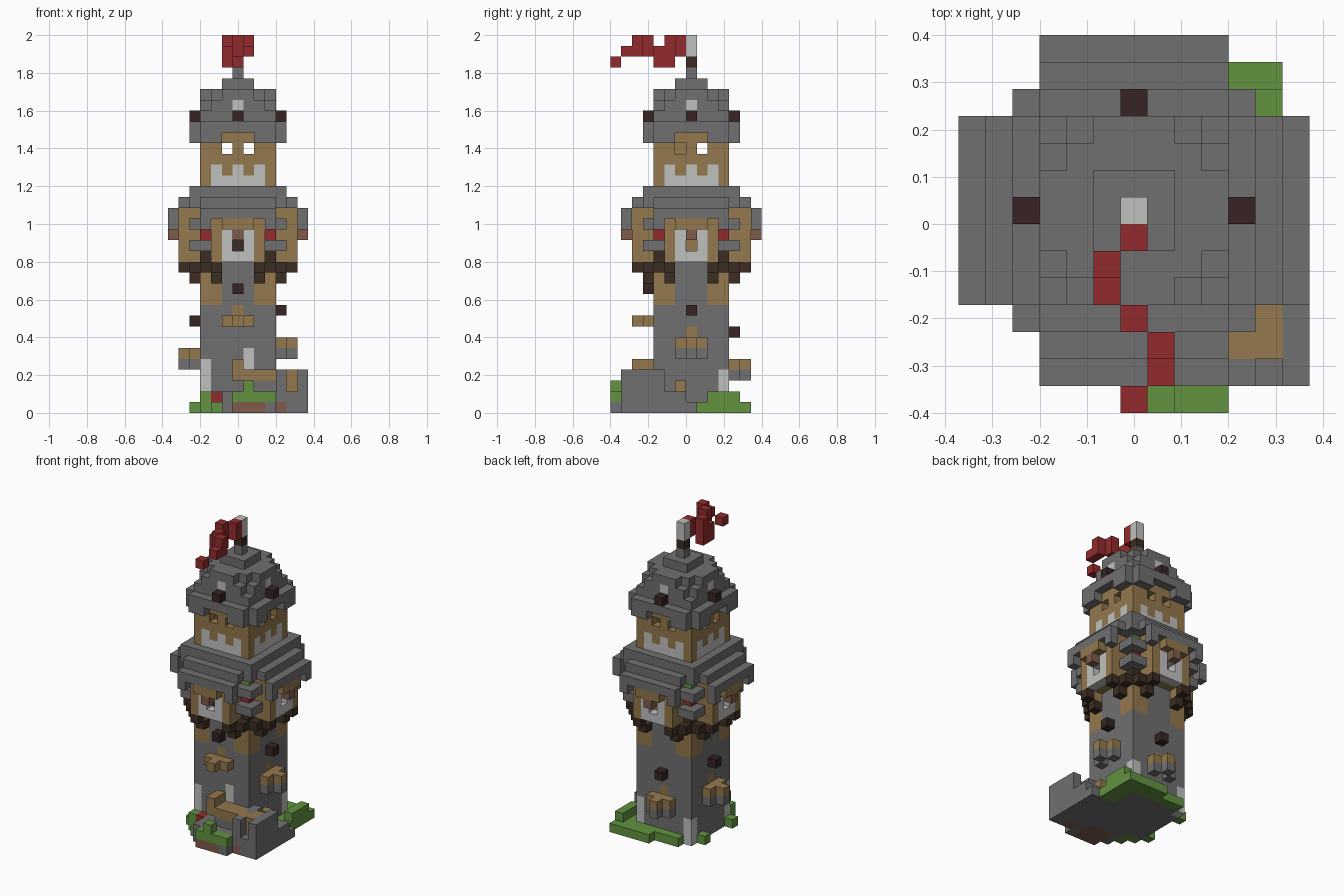
import bpy
import bmesh
from mathutils import Vector

cube = bpy.data.objects.get("Cube")
if cube:
    bpy.data.objects.remove(cube)

U = 2 / 35  # block size
PALETTE = {
    "stone": "707070", "timber": "94784d", "plaster": "bfc1bf", "dark_wood": "3c2c22",
    "lantern_black": "372323", "red_cloth": "922b2d", "grass": "629340", "clay": "805c4b",
}
NAMES = list(PALETTE)
MATS = {}


def linear(h):
    v = int(h, 16) / 255
    return ((v + 0.055) / 1.055) ** 2.4


for name, code in PALETTE.items():
    mat = bpy.data.materials.new(name)
    mat.use_nodes = True
    rgba = [linear(code[i:i + 2]) for i in (0, 2, 4)] + [1]
    mat.diffuse_color = rgba
    bsdf = mat.node_tree.nodes["Principled BSDF"]
    bsdf.inputs["Base Color"].default_value = rgba
    bsdf.inputs["Roughness"].default_value = 0.9
    MATS[name] = mat

taken = set()


def span(r):
    return range(r[0], r[1] + 1) if isinstance(r, tuple) else (r,)


def fill(cells, color, a, b, k):
    """Fill a block range; color None carves it away."""
    for x in span(a):
        for y in span(b):
            for z in span(k):
                if color:
                    cells[x, y, z] = color
                else:
                    cells.pop((x, y, z), None)


def four(cells, color, a, b, k):
    """Fill a block range on all four sides of the tower."""
    one = {}
    fill(one, "stone", a, b, k)
    for x, y, z in one:
        for _ in range(4):
            x, y = -y, x
            fill(cells, color, x, y, z)


def build(name, cells):
    """Skin the blocks of one part with their outer faces."""
    cells = {c: m for c, m in cells.items() if c not in taken}
    taken.update(cells)
    used = [n for n in NAMES if n in cells.values()]
    bm = bmesh.new()
    verts = {}
    axes = [Vector(row) for row in ((1, 0, 0), (0, 1, 0), (0, 0, 1))]
    for cell, color in cells.items():
        centre = Vector(cell)
        for i in range(3):
            for s in (-1, 1):
                n = axes[i] * s
                if tuple(int(v) for v in centre + n) in cells:
                    continue
                p, q = axes[(i + 1) % 3] * s, axes[(i + 2) % 3]
                ring = []
                for e, f in ((-1, -1), (1, -1), (1, 1), (-1, 1)):
                    co = centre + (n + p * e + q * f) / 2 + Vector((0, 0.5, 0.5))
                    key = tuple(co)
                    if key not in verts:
                        verts[key] = bm.verts.new(co * U)
                    ring.append(verts[key])
                bm.faces.new(ring).material_index = used.index(color)
    mesh = bpy.data.meshes.new(name)
    bm.to_mesh(mesh)
    bm.free()
    for n in used:
        mesh.materials.append(MATS[n])
    bpy.context.collection.objects.link(bpy.data.objects.new(name, mesh))


# Stone shaft with timber corner posts and pale quoins
shaft = {}
fill(shaft, "stone", (-3, 3), (-3, 3), (0, 18))
four(shaft, "timber", (2, 3), (2, 3), (10, 18))
four(shaft, "dark_wood", 3, 3, 14)
four(shaft, "red_cloth", 3, 3, 16)
four(shaft, "grass", 3, 3, 18)
fill(shaft, "plaster", -3, -3, (1, 4))
fill(shaft, "plaster", 3, 3, (1, 3))
fill(shaft, "plaster", -3, 3, (0, 2))
fill(shaft, "plaster", 1, -3, (4, 5))
build("shaft", shaft)

# Spiral of timber ledges with corbels, gables and lanterns
ledges, lanterns = {}, {}
for turn, level in enumerate((8, 6, 4, 5)):
    def put(cells, color, a, b, k):
        for _ in range(turn):
            a, b = -b, a
        fill(cells, color, a, b, k)
    for a in (-1, 0, 1):
        put(ledges, "timber", a, -4, level)
        if a and turn:
            put(ledges, "stone", a, -4, level - 1)
    put(ledges, "timber", 0, -5, level)
    if turn:
        put(ledges, "stone", 0, -5, level - 1)
    put(lanterns, "lantern_black", 0, -4, level + 3)
build("ledges", ledges)
build("lanterns", lanterns)
gables = {}
for x, y, z in ((0, -3, 9), (3, 0, 7), (0, 3, 5), (-3, 0, 6)):
    for o in bpy.data.objects:
        if o.name == "shaft":
            if "timber" not in o.data.materials:
                o.data.materials.append(MATS["timber"])
            slot = o.data.materials.find("timber")
            spot = Vector((x, y + 0.5, z + 0.5)) * U
            for f in o.data.polygons:
                if (f.center - spot).length < 0.6 * U:
                    f.material_index = slot

# Four projecting bays with plaster panels, windows and brackets
bays = {}
four(bays, "timber", (-2, 2), (-5, -4), (14, 18))
four(bays, "plaster", (-1, 1), -5, (14, 16))
four(bays, None, 0, -5, 15)
four(bays, "timber", 0, -4, 15)
fill(bays, "dark_wood", 0, -4, 15)
four(bays, "timber", (-1, 1), -6, 17)
four(bays, "clay", 0, -6, 16)
for side in (-2, 2):
    four(bays, "dark_wood", side, -5, 13)
    four(bays, "timber", side, -4, 13)
    four(bays, "dark_wood", side, -4, 12)
build("bays", bays)

# Stone knobs in the inner corners
knobs = {}
for level in (15, 17):
    four(knobs, "stone", 4, (3, 4), level)
    four(knobs, "stone", 3, 4, level)
four(knobs, "dark_wood", 3, 4, 13)
four(knobs, "dark_wood", 4, 3, 13)
build("corner_knobs", knobs)

# Stepped skirt roof
skirt = {}
four(skirt, "stone", (-3, 3), -6, 18)
four(skirt, "stone", -3, -6, 17)
four(skirt, "stone", 3, -6, 17)
four(skirt, "stone", (-3, 3), (-5, 0), 19)
four(skirt, "stone", 4, 4, 19)
fill(skirt, "stone", (-4, 4), (-4, 4), 20)
build("skirt_roof", skirt)

# Hollow upper room with scalloped plaster and paired windows
room = {}
fill(room, "timber", (-3, 3), (-3, 3), (21, 25))
fill(room, None, (-2, 2), (-2, 2), (22, 25))
four(room, "plaster", (-2, 2), -3, 21)
for a in (-2, 0, 2):
    four(room, "plaster", a, -3, 22)
for a in (-1, 1):
    four(room, None, a, -3, 24)
fill(room, "timber", 0, -1, (22, 24))
build("upper_room", room)

# Stepped main roof with dormers
roof = {}
for side in ((-3, -2), (2, 3)):
    four(roof, "stone", side, -4, 25)
four(roof, "stone", (-3, 3), (-4, 0), 26)
fill(roof, "stone", (-3, 3), (-3, 3), 27)
four(roof, "lantern_black", 0, -4, 27)
four(roof, "stone", (-2, 2), (-3, 0), 28)
four(roof, "plaster", 0, -3, 28)
fill(roof, "stone", (-2, 2), (-2, 2), 29)
four(roof, "stone", (-1, 1), -3, 29)
fill(roof, "stone", (-1, 1), (-1, 1), 30)
build("main_roof", roof)

# Flagpole and waving flag
pole = {}
fill(pole, "stone", 0, 0, 31)
fill(pole, "dark_wood", 0, 0, 32)
fill(pole, "plaster", 0, 0, (33, 34))
build("flagpole", pole)
flag = {}
sway = (0, -1, -1, 0, 1, 1, 0)
rows = ((33, 34), (32, 34), (32, 33), (33, 34), (33, 34), 33, 32)
for i, (a, k) in enumerate(zip(sway, rows)):
    fill(flag, "red_cloth", a, -1 - i, k)
build("flag", flag)

# Rocky ground: one span of blocks per row, front to back
ground = {}
left = (0, -1, -2, -3, -4, -3, -3, -3, -3, -4, -3, -2, 1)
for i, a in enumerate(left):
    b = i - 7
    right = 3 if b == -7 else 6 if b < 1 else 5
    fill(ground, "stone", (a, right), b, 0)
    fill(ground, "grass", (a, -2), b, 0)
    if b > 0:
        fill(ground, "grass", (a if b > 3 else 4, 5), b, 0)
fill(ground, "clay", (0, 2), (-7, -5), 0)
fill(ground, "clay", 4, -6, 0)
fill(ground, "stone", (-1, 6), (-6, -4), 1)
fill(ground, "stone", (4, 6), (-3, -1), 1)
fill(ground, "stone", (1, 6), (-5, -4), 2)
fill(ground, "stone", 6, (-6, -3), (2, 3))
fill(ground, "stone", 4, (-6, -3), (2, 3))
fill(ground, "timber", 4, -5, 3)
fill(ground, "timber", 5, (-5, -4), (2, 3))
fill(ground, "timber", (0, 3), (-5, -4), 3)
fill(ground, "timber", 0, (-5, -4), 4)
fill(ground, "timber", 4, -1, 2)
fill(ground, "grass", (0, 3), -7, 1)
fill(ground, "grass", 1, -7, 2)
fill(ground, "grass", 5, (2, 4), 1)
fill(ground, "grass", -3, -4, 1)
fill(ground, "red_cloth", -2, -4, 1)
build("ground", ground)
